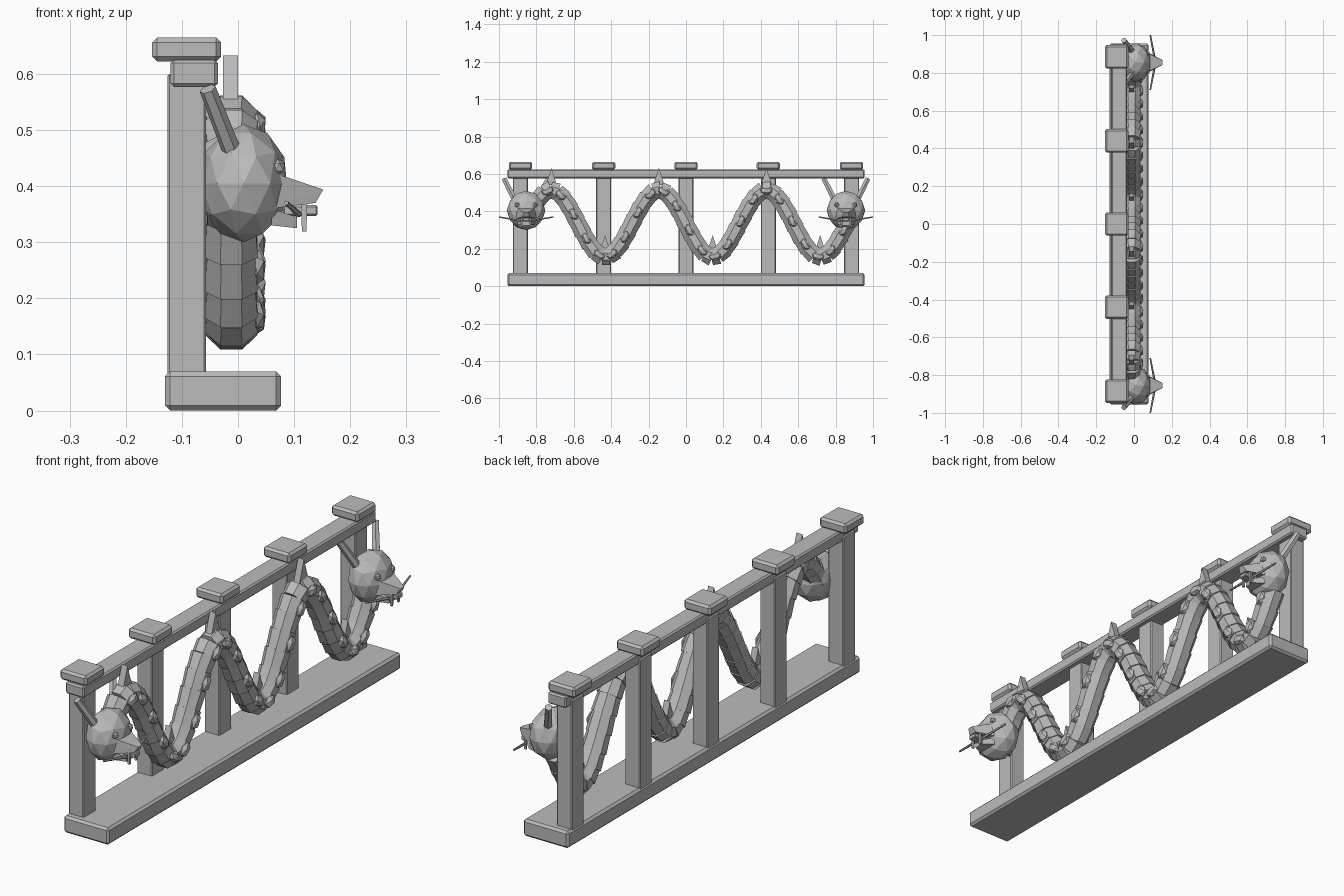
import bpy, bmesh, math
from mathutils import Vector, Matrix

cube = bpy.data.objects.get("Cube")
if cube:
    bpy.data.objects.remove(cube, do_unlink=True)

stone = bpy.data.materials.new("grey stone")
stone.use_nodes = True
stone.diffuse_color = (0.5, 0.5, 0.5, 1)
stone.node_tree.nodes["Principled BSDF"].inputs["Base Color"].default_value = (0.5, 0.5, 0.5, 1)


def finish(bm, name, bevel=0):
    bmesh.ops.recalc_face_normals(bm, faces=bm.faces)
    mesh = bpy.data.meshes.new(name)
    bm.to_mesh(mesh)
    bm.free()
    mesh.materials.append(stone)
    obj = bpy.data.objects.new(name, mesh)
    bpy.context.collection.objects.link(obj)
    if bevel:
        mod = obj.modifiers.new("Bevel", 'BEVEL')
        mod.width = bevel
        mod.segments = 1
    return obj


def box(name, lo, hi, bevel=0):
    lo, hi = Vector(lo), Vector(hi)
    bm = bmesh.new()
    bmesh.ops.create_cube(bm, size=1, matrix=Matrix.Translation((lo + hi) / 2)
                          @ Matrix.Diagonal((*(hi - lo), 1)))
    return finish(bm, name, bevel)


def add_rod(bm, a, b, r1, r2, sides):
    """Tapered rod from a to b, one flat side facing +x."""
    a, b = Vector(a), Vector(b)
    d = (b - a).normalized()
    u = (Vector((1, 0, 0)) - d * d.x).normalized()
    rot = Matrix((u, d.cross(u), d)).transposed().to_4x4()
    bmesh.ops.create_cone(bm, cap_ends=True, segments=sides, radius1=r1, radius2=r2,
                          depth=(b - a).length,
                          matrix=Matrix.Translation((a + b) / 2) @ rot
                          @ Matrix.Rotation(math.pi / sides, 4, 'Z'))


def rod(name, a, b, r1, r2, sides=6):
    bm = bmesh.new()
    add_rod(bm, a, b, r1, r2, sides)
    return finish(bm, name)


def hull(name, points):
    bm = bmesh.new()
    for p in points:
        bm.verts.new(p)
    bmesh.ops.convex_hull(bm, input=bm.verts)
    return finish(bm, name)


# Railing frame
box("base", (-0.13, -0.955, 0), (0.077, 0.955, 0.07), 0.009)
box("top_rail", (-0.12, -0.955, 0.577), (-0.036, 0.955, 0.625), 0.006)
for i, y in enumerate((-0.885, -0.44, 0, 0.44, 0.885)):
    box(f"post_{i}", (-0.126, y - 0.04, 0.06), (-0.057, y + 0.04, 0.6), 0.004)
    box(f"post_cap_{i}", (-0.153, y - 0.062, 0.622), (-0.03, y + 0.062, 0.665), 0.009)

# Winding body
CX, MID, AMP, PERIOD, PEAK = -0.012, 0.335, 0.18, 0.575, 0.43


def spine(y):
    return Vector((CX, y, MID + AMP * math.cos(math.tau * (y - PEAK) / PERIOD)))


COUNT, END = 50, 0.86
step = 2 * END / COUNT
body = bmesh.new()
scales = bmesh.new()
for i in range(COUNT):
    y = -END + i * step
    a, b = spine(y), spine(y + step)
    d = (b - a).normalized()
    add_rod(body, a - d * 0.004, b + d * 0.004, 0.046, 0.051, 8)
    # Pointed scales down the outer side
    if i % 2:
        rot = Matrix((Vector((1, 0, 0)), d, Vector((1, 0, 0)).cross(d))).transposed().to_4x4()
        bmesh.ops.create_icosphere(
            scales, subdivisions=1, radius=1,
            matrix=Matrix.Translation((a + b) / 2 + Vector((0.046, 0, 0))) @ rot
            @ Matrix.Diagonal((0.017, 0.036, 0.024, 1)))
finish(body, "winding_body")
finish(scales, "body_scales")

# Fins standing on every bend
for i in range(6):
    y = PEAK + (i - 4) * PERIOD / 2
    if i == 5:
        y = PEAK + PERIOD / 2
    p = spine(y)
    hull(f"bend_fin_{i}", [(x, y + dy, p.z + dz) for x in (-0.027, 0.0)
                           for dy, dz in ((-0.03, 0.025), (0.03, 0.025), (0, 0.118))])

# Two heads, one at each end, both looking outward
for end, hy in (("right", -0.855), ("left", 0.855)):
    bm = bmesh.new()
    bmesh.ops.create_icosphere(bm, subdivisions=2, radius=1,
                               matrix=Matrix.Translation((0.01, hy, 0.405))
                               @ Matrix.Diagonal((0.081, 0.103, 0.105, 1)))
    finish(bm, f"{end}_head")
    hull(f"{end}_snout", [(0.06, hy + s * 0.055, 0.425) for s in (-1, 1)]
         + [(0.06, hy + s * 0.06, 0.36) for s in (-1, 1)]
         + [(0.152, hy + s * 0.012, 0.394) for s in (-1, 1)]
         + [(0.138, hy + s * 0.02, 0.37) for s in (-1, 1)])
    hull(f"{end}_jaw", [(0.06, hy + s * 0.045, z) for s in (-1, 1) for z in (0.33, 0.36)]
         + [(0.105, hy + s * 0.022, z) for s in (-1, 1) for z in (0.325, 0.345)])
    box(f"{end}_tongue", (0.08, hy - 0.018, 0.347), (0.142, hy + 0.018, 0.366), 0.003)
    for s in (-1, 1):
        side = f"{end}_{'near' if s < 0 else 'far'}"
        rod(f"{side}_horn", (-0.01, hy + s * 0.06, 0.46),
            (-0.054, hy + s * 0.117, 0.573), 0.017, 0.015)
        rod(f"{side}_whisker", (0.108, hy + s * 0.03, 0.35),
            (0.086, hy + s * 0.145, 0.37), 0.006, 0.004)
        rod(f"{side}_tooth", (0.118, hy + s * 0.022, 0.37),
            (0.118, hy + s * 0.022, 0.319), 0.007, 0.006, 4)
        bm = bmesh.new()
        bmesh.ops.create_icosphere(bm, subdivisions=1, radius=0.015,
                                   matrix=Matrix.Translation((0.07, hy + s * 0.047, 0.434)))
        finish(bm, f"{side}_eye")
